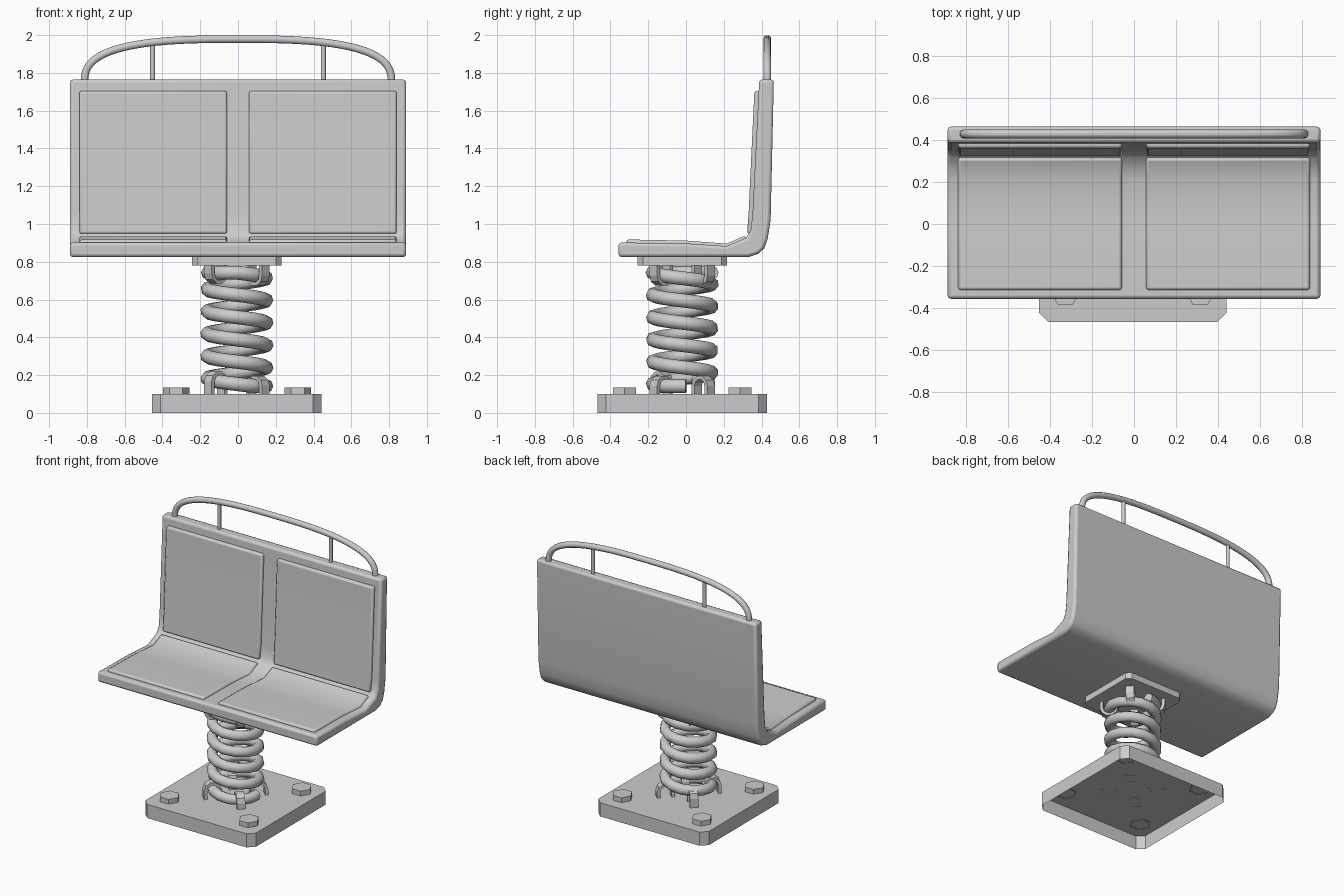
import bpy, bmesh
from math import pi, cos, sin, radians, copysign
from mathutils import Matrix, Vector

if "Cube" in bpy.data.objects:
    bpy.data.objects.remove(bpy.data.objects["Cube"])

CX, CY = -0.006, -0.02          # spring axis


def prism(name, pts, depth, matrix, bevel=0, segs=2, open_bottom=False):
    """Extrude a 2D outline along its local z, then place it."""
    bm = bmesh.new()
    f = bm.faces.new([bm.verts.new((a, b, 0)) for a, b in pts])
    ext = bmesh.ops.extrude_face_region(bm, geom=[f], use_keep_orig=True)
    bmesh.ops.translate(bm, vec=(0, 0, depth),
                        verts=[v for v in ext['geom'] if isinstance(v, bmesh.types.BMVert)])
    bmesh.ops.recalc_face_normals(bm, faces=bm.faces)
    if open_bottom:
        low = [q for q in bm.faces if all(abs(v.co.z) < 1e-6 for v in q.verts)]
        bmesh.ops.delete(bm, geom=low, context='FACES_ONLY')
    bm.transform(matrix)
    me = bpy.data.meshes.new(name)
    bm.to_mesh(me)
    bm.free()
    ob = bpy.data.objects.new(name, me)
    bpy.context.collection.objects.link(ob)
    if bevel:
        m = ob.modifiers.new("bevel", 'BEVEL')
        m.width, m.segments = bevel, segs
        m.limit_method, m.angle_limit = 'ANGLE', radians(48)
        bpy.context.view_layer.objects.active = ob
        ob.select_set(True)
        bpy.ops.object.shade_smooth_by_angle(angle=radians(35))
        ob.select_set(False)
    return ob


def across(name, yz, x0, x1, bevel):
    """Side profile (y, z) swept from x0 to x1."""
    m = Matrix(((0, 0, 1, x0), (1, 0, 0, 0), (0, 1, 0, 0), (0, 0, 0, 1)))
    return prism(name, yz, x1 - x0, m, bevel)


def tube(name, pts, radius, res=2):
    cu = bpy.data.curves.new(name, 'CURVE')
    cu.dimensions = '3D'
    sp = cu.splines.new('POLY')
    sp.points.add(len(pts) - 1)
    for p, co in zip(sp.points, pts):
        p.co = (*co, 1)
    cu.bevel_depth, cu.bevel_resolution, cu.use_fill_caps = radius, res, True
    ob = bpy.data.objects.new(name, cu)
    bpy.context.collection.objects.link(ob)
    bpy.context.view_layer.objects.active = ob
    ob.select_set(True)
    bpy.ops.object.convert(target='MESH')
    bpy.context.object.select_set(False)


def chamfered(h, c):
    return [(-h, c - h), (c - h, -h), (h - c, -h), (h, c - h),
            (h, h - c), (h - c, h), (c - h, h), (-h, h - c)]


# base plate (open underneath) and mounting plate under the seat
prism("base_plate", chamfered(0.448, 0.045), 0.1,
      Matrix.Translation((CX, CY, 0)), open_bottom=True)
prism("mount_plate", chamfered(0.237, 0.03), 0.05,
      Matrix.Translation((CX, CY, 0.78)))

# hex bolts
hexagon = [(0.07 * cos(i * pi / 3), 0.07 * sin(i * pi / 3)) for i in range(6)]
for sx in (-1, 1):
    for sy in (-1, 1):
        prism("bolt", hexagon, 0.04,
              Matrix.Translation((CX + sx * 0.322, CY + sy * 0.305, 0.095)), open_bottom=True)

# coil spring, rising clockwise, with flattened ends
def coil(t):
    a = pi - 2 * pi * t
    z = min(0.742, max(0.142, 0.30 + 0.118 * t))
    return (CX + 0.157 * cos(a), CY + 0.157 * sin(a), z)

n = 80
tube("spring", [coil(-1.52 + 5.77 * i / n) for i in range(n + 1)], 0.037)

# arched clamps holding the coil ends
def clamp(name, deg, z_plate, z_tube, up):
    h = abs(z_tube - z_plate)
    arc = [radians(k * 36) for k in range(6)]
    pts = [(0.06, -0.004)] + [(0.06 * cos(a), h + 0.056 * sin(a)) for a in arc] + [(-0.06, -0.004)]
    pts += [(-0.038, -0.004)] + [(0.038 * cos(a), h + 0.037 * sin(a)) for a in reversed(arc)]
    pts += [(0.038, -0.004)]
    a = radians(deg)
    r, t = Vector((cos(a), sin(a), 0)), Vector((-sin(a), cos(a), 0))
    o = Vector((CX, CY, z_plate)) + r * 0.157 - t * 0.028
    m = Matrix(((r.x, 0, t.x, o.x), (r.y, 0, t.y, o.y), (0, up, 0, o.z), (0, 0, 0, 1)))
    prism(name, pts, 0.056, m)

for deg, z in ((225, 0.165), (315, 0.142), (135, 0.165), (45, 0.142)):
    clamp("lower_clamp", deg, 0.1, z, 1)
for deg, z in ((225, 0.738), (315, 0.728), (135, 0.738), (45, 0.728)):
    clamp("upper_clamp", deg, 0.78, z, -1)

# bench shell: seat and backrest in one bent profile
across("bench_shell", [(-0.357, 0.825), (0.33, 0.825), (0.385, 0.843), (0.415, 0.872),
                       (0.432, 0.92), (0.448, 1.02), (0.465, 1.765), (0.388, 1.765),
                       (0.352, 1.05), (0.342, 0.965), (0.318, 0.927), (0.215, 0.883),
                       (0.0, 0.897), (-0.357, 0.902)], -0.89, 0.89, 0.016)

# two seat cushions and two back cushions
for s in (-1, 1):
    x0, x1 = sorted((s * 0.058, s * 0.84))
    across("seat_cushion", [(-0.315, 0.87), (0.2, 0.86), (0.325, 0.91), (0.312, 0.938),
                            (0.215, 0.896), (0.0, 0.912), (-0.315, 0.918)], x0, x1, 0.012)
    across("back_cushion", [(0.323, 0.948), (0.37, 0.945), (0.41, 1.705), (0.362, 1.703),
                            (0.331, 1.05)], x0, x1, 0.012)

# handrail along the top, with two posts
def rail(a):
    c, s, e = cos(a), sin(a), 2 / 2.8
    return (copysign(abs(c) ** e, c) * 0.813, 0.43, 1.745 + 0.234 * abs(s) ** e)

tube("handrail", [rail(pi * i / 36) for i in range(37)], 0.021, 3)
for s in (-1, 1):
    tube("rail_post", [(s * 0.452, 0.43, 1.75), (s * 0.452, 0.43, 1.965)], 0.013)
